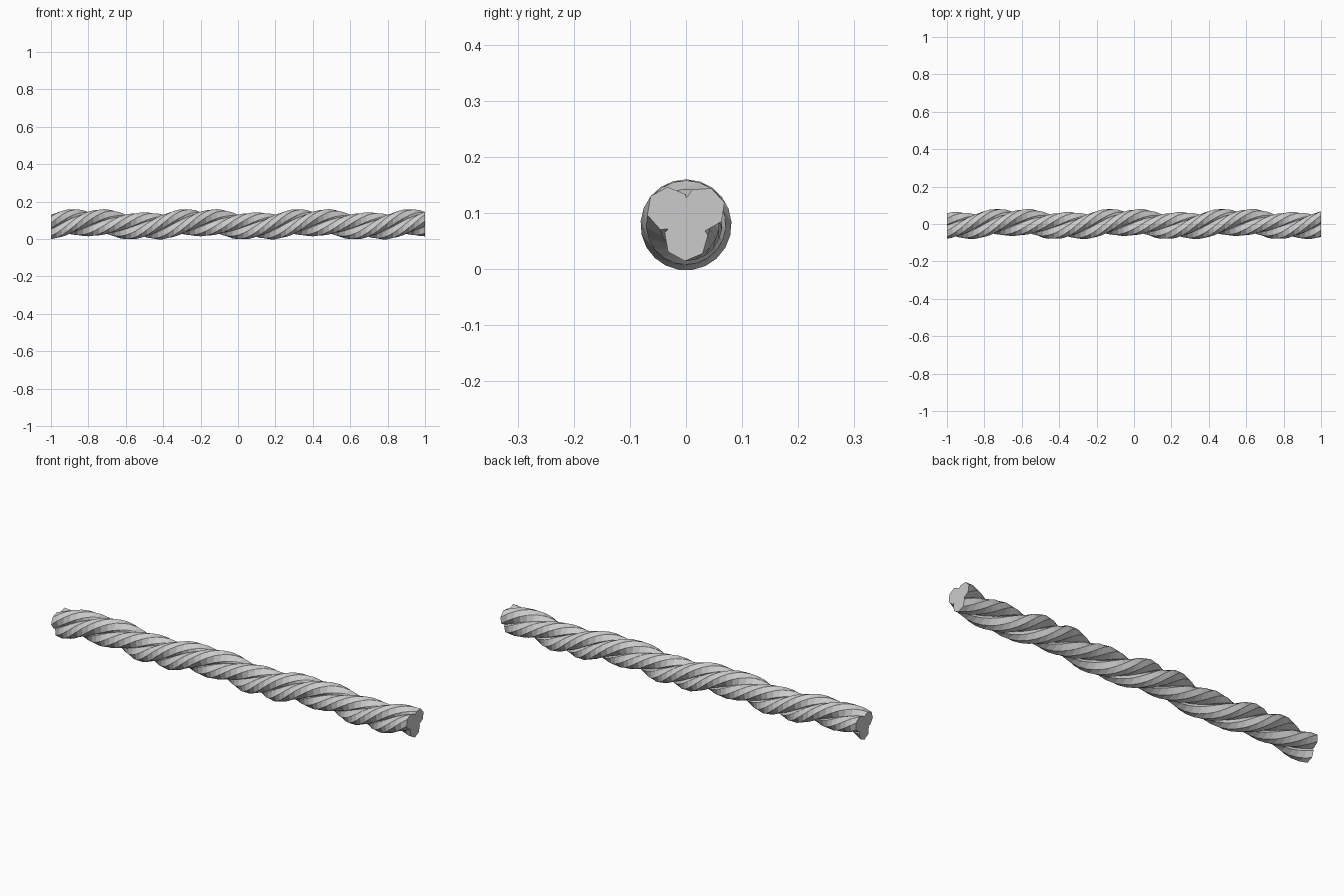
import bpy, bmesh
from math import sin, cos, pi, radians

if "Cube" in bpy.data.objects:
    bpy.data.objects.remove(bpy.data.objects["Cube"])

SIDES, STEPS = 7, 70
PITCH = 0.6            # length of one full turn
AXIS_Z = 0.079         # height of the twist axis
R = 0.0395             # strand radius


def strand(name, cy, cz, first_angle):
    """Sweep a seven-sided section along x while twisting it round the axis."""
    section = [(cy + R * cos(first_angle + 2 * pi * i / SIDES),
                cz + R * sin(first_angle + 2 * pi * i / SIDES)) for i in range(SIDES)]
    bm = bmesh.new()
    rings = []
    for k in range(STEPS + 1):
        x = -1 + 2 * k / STEPS
        a = -(x - 1) / PITCH * 2 * pi
        rings.append([bm.verts.new((x, y * cos(a) - z * sin(a),
                                    AXIS_Z + y * sin(a) + z * cos(a))) for y, z in section])
    for r0, r1 in zip(rings, rings[1:]):
        for i in range(SIDES):
            j = (i + 1) % SIDES
            bm.faces.new((r0[i], r0[j], r1[j], r1[i]))
    # Flat cut ends
    bm.faces.new(rings[0])
    bm.faces.new(rings[-1])
    bmesh.ops.recalc_face_normals(bm, faces=bm.faces)
    mesh = bpy.data.meshes.new(name)
    bm.to_mesh(mesh)
    bm.free()
    ob = bpy.data.objects.new(name, mesh)
    bpy.context.collection.objects.link(ob)


# Three overlapping strands, slightly off the twist axis
OFFSET_Z, SPREAD = 0.0105, 0.0355
for name, ang, first in (("rope_strand_low", -90, -93),
                         ("rope_strand_left", 150, 93),
                         ("rope_strand_right", 30, 17)):
    t = radians(ang)
    strand(name, SPREAD * cos(t), OFFSET_Z + SPREAD * sin(t), radians(first))
